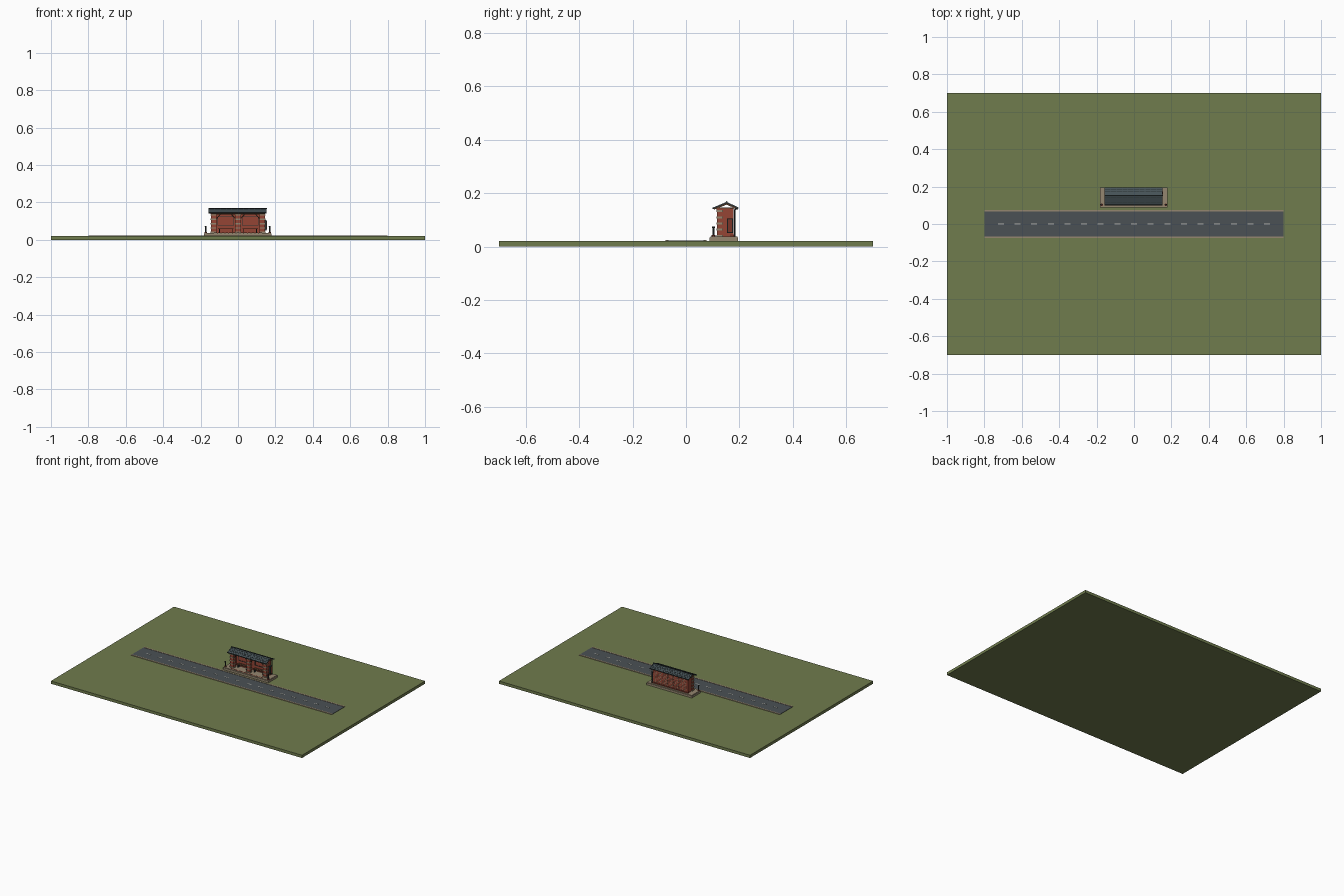
import bpy, bmesh, math
from mathutils import Matrix, Vector

cube = bpy.data.objects.get("Cube")
if cube:
    bpy.data.objects.remove(cube)


def material(name, rgb):
    m = bpy.data.materials.new(name)
    m.use_nodes = True
    m.diffuse_color = (*rgb, 1)
    m.node_tree.nodes["Principled BSDF"].inputs["Base Color"].default_value = (*rgb, 1)
    return m


grass = material("grass green", (0.16, 0.20, 0.075))
asphalt = material("asphalt grey", (0.07, 0.082, 0.09))
stone = material("warm stone", (0.30, 0.24, 0.16))
brick = material("red brick", (0.30, 0.06, 0.035))
dark_brick = material("dark brick", (0.19, 0.035, 0.022))
slate = material("roof slate", (0.06, 0.085, 0.095))
paint = material("road paint", (0.50, 0.50, 0.46))
metal = material("dark metal", (0.025, 0.033, 0.033))
wood = material("brown timber", (0.13, 0.06, 0.03))


def finish(name, bm, mat):
    mesh = bpy.data.meshes.new(name)
    bm.to_mesh(mesh)
    bm.free()
    mesh.materials.append(mat)
    ob = bpy.data.objects.new(name, mesh)
    bpy.context.collection.objects.link(ob)
    return ob


def boxes(name, mat, items):
    """Each item is (x0, x1, y0, y1, z0, z1)."""
    bm = bmesh.new()
    for x0, x1, y0, y1, z0, z1 in items:
        centre = Vector((x0 + x1, y0 + y1, z0 + z1)) / 2
        size = Matrix.Diagonal((x1 - x0, y1 - y0, z1 - z0, 1))
        bmesh.ops.create_cube(bm, size=1, matrix=Matrix.Translation(centre) @ size)
    return finish(name, bm, mat)


def rods(name, mat, pairs, r, sides=10):
    """Round bars between pairs of points."""
    bm = bmesh.new()
    for a, b in pairs:
        a, b = Vector(a), Vector(b)
        turn = (b - a).to_track_quat("Z", "Y").to_matrix().to_4x4()
        bmesh.ops.create_cone(bm, cap_ends=True, segments=sides, radius1=r, radius2=r,
                              depth=(b - a).length, matrix=Matrix.Translation((a + b) / 2) @ turn)
    return finish(name, bm, mat)


def extrude_x(name, mat, profile, spans):
    """Sweep a (y, z) outline along each x span."""
    bm = bmesh.new()
    for x0, x1 in spans:
        face = bm.faces.new([bm.verts.new((x0, y, z)) for y, z in profile])
        out = bmesh.ops.extrude_face_region(bm, geom=[face])["geom"]
        bmesh.ops.translate(bm, vec=(x1 - x0, 0, 0),
                            verts=[v for v in out if isinstance(v, bmesh.types.BMVert)])
    bmesh.ops.recalc_face_normals(bm, faces=bm.faces)
    return finish(name, bm, mat)


# Ground and road
G = 0.02
boxes("ground", grass, [(-1, 1, -0.7, 0.7, 0, G)])
boxes("road", asphalt, [(-0.8, 0.8, -0.07, 0.07, G - 0.002, G + 0.002)])
boxes("road_edges", stone, [(-0.8, 0.8, s * 0.071 - 0.005, s * 0.071 + 0.005, G - 0.002, G + 0.004)
                            for s in (-1, 1)])
boxes("centre_dashes", paint, [(i * 0.089 - 0.016, i * 0.089 + 0.016, -0.003, 0.003, G, G + 0.003)
                               for i in range(-8, 9)])

# Stone platform with paving slabs on the kerb
P = 0.037
boxes("platform", stone, [(-0.183, 0.18, 0.088, 0.195, G - 0.002, P - 0.003),
                          (-0.18, 0.177, 0.091, 0.192, P - 0.003, P)])
boxes("kerb_bricks", dark_brick, [(x * 0.02 - 0.007, x * 0.02 + 0.007, 0.099, 0.106, P - 0.001, P + 0.001)
                                  for x in range(-6, 7)])

# Walls
W, TOP = 0.14, 0.142
back, front = 0.178, 0.118
boxes("back_wall", brick, [(-W, W, back - 0.014, back - 0.001, P, TOP)])
boxes("side_walls", brick, [(s * (W - 0.006) - 0.006, s * (W - 0.006) + 0.006, front, back, P, TOP)
                            for s in (-1, 1)])
boxes("wall_plinth", dark_brick, [(-W - 0.002, W + 0.002, back - 0.014, back + 0.002, P, P + 0.008)])

# Mortar joints on the rear face: courses and staggered uprights
course = 0.0105
joints = []
for row in range(1, 10):
    z = P + row * course
    joints.append((-W, W, back - 0.002, back, z - 0.0007, z + 0.0007))
    for col in range(-6, 7):
        x = col * 0.022 + (row % 2) * 0.011
        if abs(x) < W:
            joints.append((x - 0.0007, x + 0.0007, back - 0.002, back, z, min(z + course, TOP)))
boxes("mortar_joints", stone, joints)

# Front piers with alternating stone bands
piers = (-0.13, 0, 0.13)
boxes("front_piers", brick, [(x - 0.014, x + 0.014, front - 0.002, front + 0.018, P, TOP) for x in piers])
boxes("pier_bands", stone, [(x - 0.016, x + 0.016, front - 0.004, front + 0.02, z, z + 0.007)
                            for x in piers for z in (P, 0.06, 0.083, 0.106, 0.129)])
boxes("front_lintel", wood, [(-W, W, front - 0.003, front + 0.012, 0.134, 0.145)])
rods("lintel_braces", wood, [((x + s * 0.014, front + 0.006, 0.113), (x + s * 0.035, front + 0.006, 0.136))
                             for x in piers for s in (-1, 1) if abs(x + s * 0.03) < W], 0.0025, 6)
boxes("wall_plates", wood, [(-0.15, 0.148, back - 0.014, back, TOP, TOP + 0.005)])

# Benches and framed back panels in both bays
bays = (-0.065, 0.065)
boxes("bench_slats", wood, [(x - 0.042, x + 0.042, y, y + 0.006, 0.058, 0.061)
                            for x in bays for y in (0.138, 0.146, 0.154)])
boxes("bench_legs", metal, [(x + s * 0.034 - 0.002, x + s * 0.034 + 0.002, 0.139, 0.159, P, 0.058)
                            for x in bays for s in (-1, 1)])
rear = back - 0.014
boxes("panel_frames", metal, [(x - 0.044, x + 0.044, rear - 0.003, rear, z, z + 0.003)
                              for x in bays for z in (0.076, 0.122)] +
      [(x + s * 0.043 - 0.0015, x + s * 0.043 + 0.0015, rear - 0.003, rear, 0.076, 0.125)
       for x in bays for s in (-1, 1)])

# Pitched roof of thin slabs
RX0, RX1 = -0.157, 0.153
ridge, ridge_z = 0.152, 0.166
eaves = ((0.105, 0.146), (0.194, 0.146))
for label, (ey, ez) in zip(("front", "rear"), eaves):
    extrude_x("roof_" + label, slate,
              [(ridge, ridge_z), (ey, ez), (ey, ez - 0.004), (ridge, ridge_z - 0.004)], [(RX0, RX1)])
    # Raised seams down each slope
    extrude_x("roof_seams_" + label, slate,
              [(ridge, ridge_z + 0.0015), (ey, ez + 0.0015), (ey, ez), (ridge, ridge_z)],
              [(RX0 + i * 0.0306, RX0 + i * 0.0306 + 0.003) for i in range(11)])
    # Slate courses
    boxes("slate_courses_" + label, metal,
          [(RX0, RX1, ridge + (ey - ridge) * t - 0.0006, ridge + (ey - ridge) * t + 0.0006,
            ridge_z + (ez - ridge_z) * t - 0.001, ridge_z + (ez - ridge_z) * t + 0.0008)
           for t in (0.25, 0.5, 0.75)])
    # Rafters
    extrude_x("rafters_" + label, wood,
              [(ridge, ridge_z - 0.004), (ey, ez - 0.004), (ey, ez - 0.008), (ridge, ridge_z - 0.009)],
              [(x - 0.0025, x + 0.0025) for x in (-0.145, -0.087, -0.029, 0.029, 0.087, 0.141)])
rods("ridge_cap", metal, [((RX0 - 0.002, ridge, ridge_z + 0.001), (RX1 + 0.002, ridge, ridge_z + 0.001))], 0.003)
boxes("gable_ties", wood, [(x - 0.003, x + 0.003, 0.115, 0.185, TOP, TOP + 0.005) for x in (-0.145, 0, 0.141)])

# Gutters and downpipe
rods("gutters", metal, [((RX0, y, 0.144), (RX1, y, 0.144)) for y in (0.102, 0.193)], 0.0035)
rods("downpipe", metal, [((0.143, 0.183, P), (0.143, 0.183, 0.138)),
                         ((0.143, 0.183, 0.138), (0.143, 0.193, 0.144))], 0.0025)

# Notice case on the left end wall
boxes("notice_case", metal, [(W, W + 0.012, 0.154, 0.176, 0.05, 0.105)])
boxes("notice_panel", dark_brick, [(W + 0.011, W + 0.014, 0.157, 0.173, 0.054, 0.101)])

# Bollards at the front corners
ends = (-0.173, 0.169)
rods("bollards", metal, [((x, 0.103, P), (x, 0.103, 0.07)) for x in ends], 0.004)
rods("bollard_bases", dark_brick, [((x, 0.103, P), (x, 0.103, P + 0.006)) for x in ends], 0.007)
rods("bollard_caps", metal, [((x, 0.103, 0.07), (x, 0.103, 0.075)) for x in ends], 0.0055)
